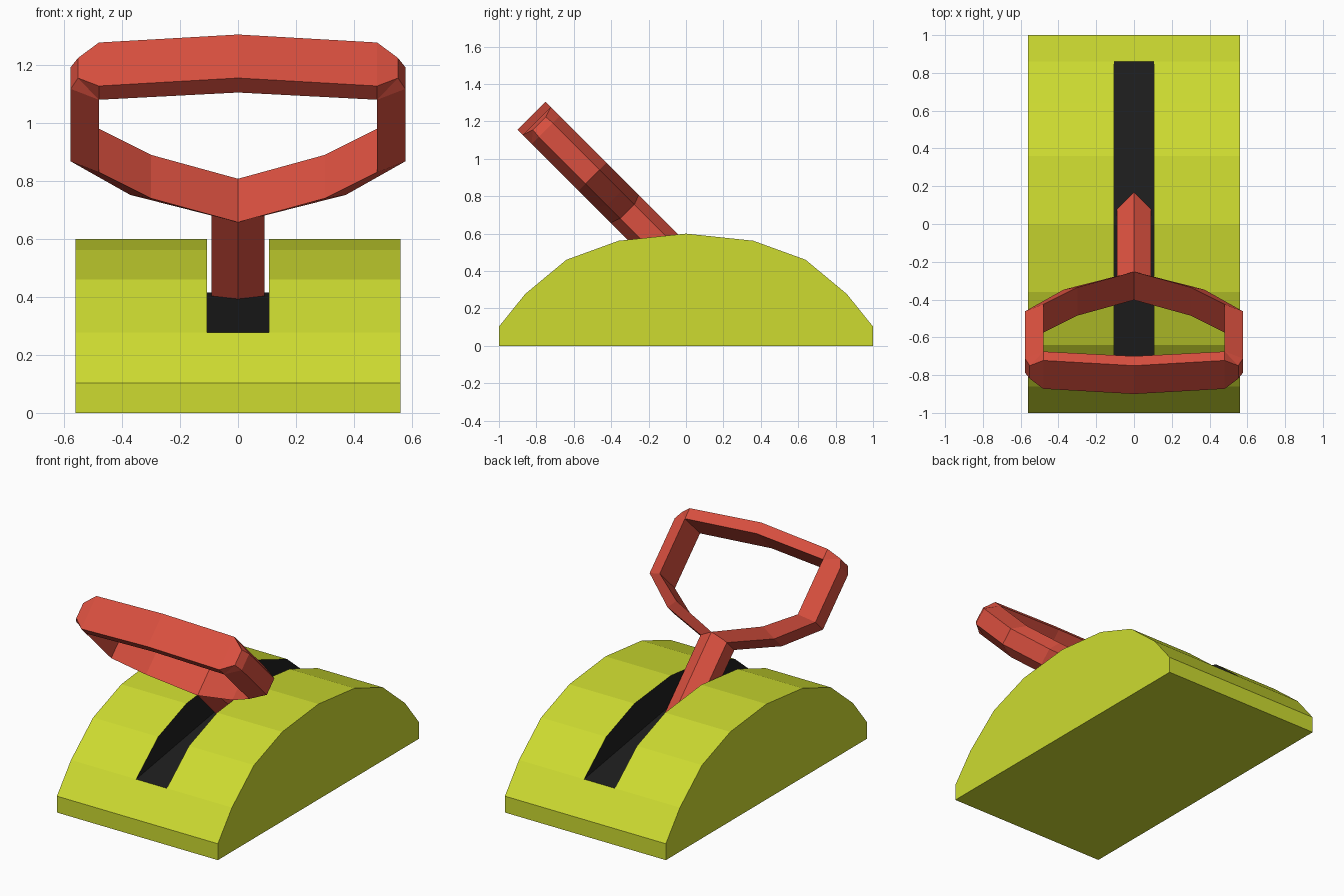
import bpy, bmesh

if "Cube" in bpy.data.objects:
    bpy.data.objects.remove(bpy.data.objects["Cube"])


def material(name, color):
    m = bpy.data.materials.new(name)
    m.diffuse_color = (*color, 1)
    m.use_nodes = True
    m.node_tree.nodes["Principled BSDF"].inputs["Base Color"].default_value = m.diffuse_color
    return m


LIME = material("lime", (0.61, 0.71, 0.03))
BLACK = material("black", (0.013, 0.013, 0.013))
RED = material("red", (0.70, 0.08, 0.05))


def finish(bm, name, mat):
    bmesh.ops.remove_doubles(bm, verts=bm.verts, dist=0.0005)
    bmesh.ops.recalc_face_normals(bm, faces=bm.faces)
    mesh = bpy.data.meshes.new(name)
    bm.to_mesh(mesh)
    bm.free()
    mesh.materials.append(mat)
    obj = bpy.data.objects.new(name, mesh)
    bpy.context.collection.objects.link(obj)
    return obj


def prism(name, loop_a, loop_b, mat):
    """Solid between two matching end loops."""
    bm = bmesh.new()
    a = [bm.verts.new(p) for p in loop_a]
    b = [bm.verts.new(p) for p in loop_b]
    n = len(a)
    bm.faces.new(a)
    bm.faces.new(b[::-1])
    for i in range(n):
        j = (i + 1) % n
        bm.faces.new((a[i], b[i], b[j], a[j]))
    return finish(bm, name, mat)


def extrude_x(name, profile, half, mat):
    return prism(name, [(-half, y, z) for y, z in profile],
                 [(half, y, z) for y, z in profile], mat)


# Domed base
half = [(1, 0), (1, 0.103), (0.86, 0.277), (0.64, 0.46), (0.36, 0.562)]
profile = half + [(0, 0.60)] + [(-y, z) for y, z in half[::-1]]
base = extrude_x("base", profile, 0.56, LIME)

# Slot with a tent-shaped floor, cut into the base with black walls
slope = (0.415 - 0.277) / 0.86
end_z = 0.415 - slope * 1.1
slot = extrude_x("slot_cutter", [(-1.1, end_z), (0, 0.415), (1.1, end_z),
                                 (1.1, 0.8), (-1.1, 0.8)], 0.107, BLACK)
slot.hide_render = True
base.data.materials.append(BLACK)
cut = base.modifiers.new("slot", "BOOLEAN")
cut.operation = "DIFFERENCE"
cut.solver = "EXACT"
cut.object = slot
bpy.context.view_layer.objects.active = base
bpy.ops.object.modifier_apply(modifier=cut.name)
bpy.data.objects.remove(slot)
for f in base.data.polygons:
    c, n = f.center, f.normal
    wall = abs(n.x) > 0.9 and abs(c.x) < 0.2
    floor = abs(c.x) < 0.05 and abs(c.y) < 0.8 and c.z > 0.2
    f.material_index = 1 if wall or floor else 0


# Lever frame tilted 45 degrees: t runs along the lever, n through its thickness
def tilt(x, t, n):
    return (x, (0.405 + n - t) / 2, (0.405 + n + t) / 2)


# Hexagonal lever stem
hexagon = [(0, 0.15), (0.091, 0.075), (0.091, -0.075),
           (0, -0.15), (-0.091, -0.075), (-0.091, 0.075)]
prism("lever_stem", [tilt(x, 0, n) for x, n in hexagon],
      [tilt(x, 1.06, n) for x, n in hexagon], RED)

# Grip ring sections: inner x, t; outer x, t; outer half thickness
right = [(0, 1.06, 0, 0.985, 0.075),
         (0.30, 1.225, 0.372, 1.174, 0.075),
         (0.48, 1.405, 0.577, 1.405, 0.075),
         (0.48, 1.905, 0.577, 1.905, 0.075),
         (0.48, 1.905, 0.552, 1.974, 0.069),
         (0.48, 1.905, 0.48, 2.0, 0.15),
         (0, 1.955, 0, 2.055, 0.15)]
left = [(-a, b, -c, d, h) for a, b, c, d, h in right[-2:0:-1]]
bm = bmesh.new()
rings = []
for xi, ti, xo, to, h in right + left:
    section = [(xi, ti, 0.15), (xo, to, h), (xo, to, -h), (xi, ti, -0.15)]
    rings.append([bm.verts.new(tilt(*p)) for p in section])
for i, a in enumerate(rings):
    b = rings[(i + 1) % len(rings)]
    for j in range(4):
        k = (j + 1) % 4
        bm.faces.new((a[j], b[j], b[k], a[k]))
finish(bm, "grip_ring", RED)
